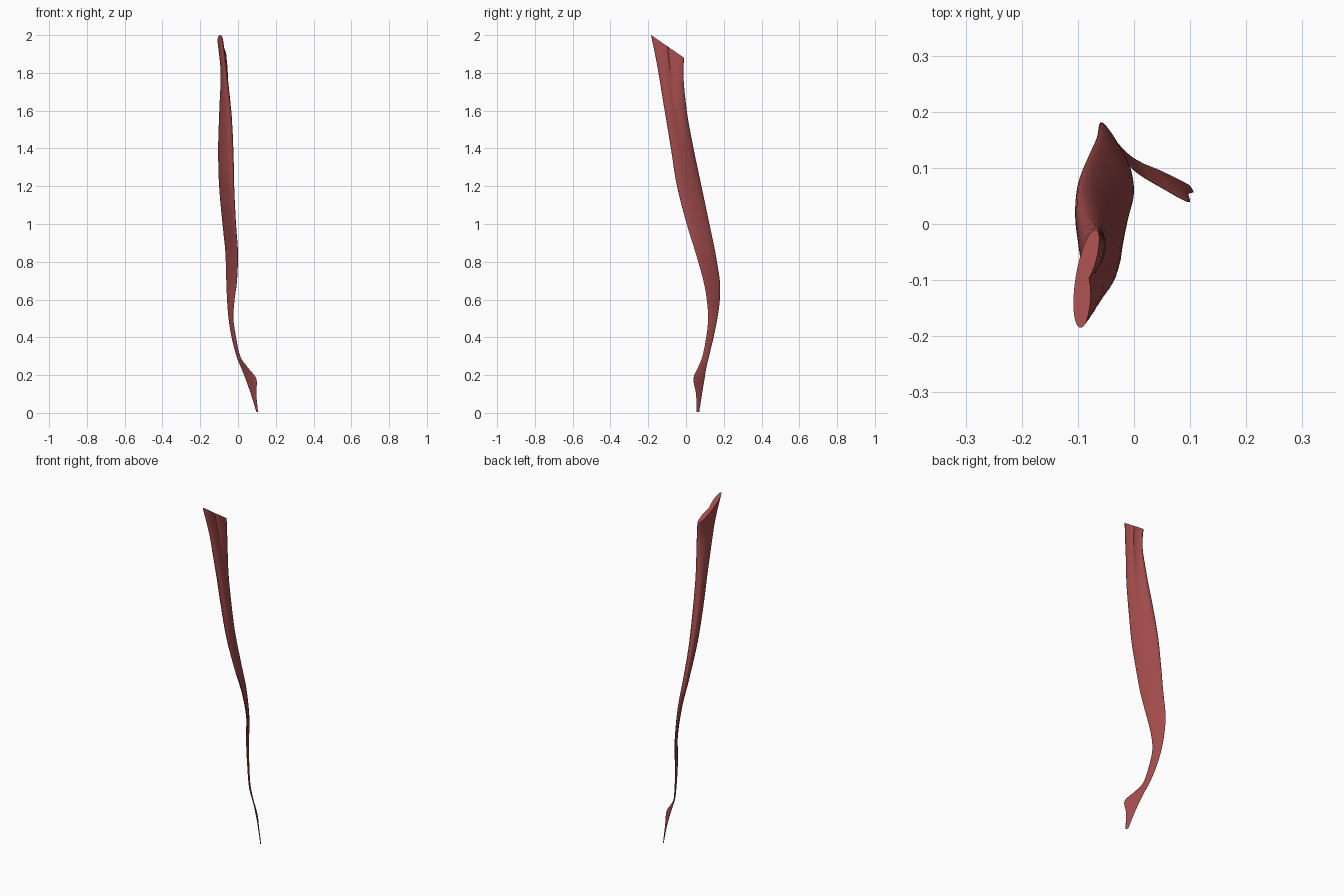
import bpy, math

if "Cube" in bpy.data.objects:
    bpy.data.objects.remove(bpy.data.objects["Cube"])

# Cross-sections from bottom to top:
# z, x min, x max, y min, y max, phase (deg; 180 = thin diagonal strap)
ROWS = [
    (0.005, 0.097, 0.106, 0.056, 0.070, 150),
    (0.10, 0.068, 0.097, 0.053, 0.085, 165),
    (0.18, 0.040, 0.097, 0.039, 0.098, 168),
    (0.24, 0.016, 0.052, 0.063, 0.108, 166),
    (0.30, -0.008, 0.012, 0.087, 0.122, 155),
    (0.40, -0.034, -0.010, 0.107, 0.146, 150),
    (0.50, -0.050, -0.024, 0.117, 0.166, 150),
    (0.60, -0.058, -0.018, 0.110, 0.179, 155),
    (0.70, -0.062, -0.005, 0.092, 0.179, 160),
    (0.85, -0.067, 0.000, 0.050, 0.155, 155),
    (1.00, -0.082, -0.010, 0.004, 0.124, 148),
    (1.20, -0.100, -0.019, -0.048, 0.082, 140),
    (1.40, -0.105, -0.021, -0.080, 0.040, 128),
    (1.60, -0.099, -0.027, -0.113, 0.004, 112),
    (1.80, -0.092, -0.043, -0.150, -0.013, 80),
    (1.94, -0.108, -0.055, -0.185, -0.010, 60),
]
SIDES, STEPS = 40, 5


def blend(a, b, c, d, t):
    """Smooth spline value between b and c."""
    return 0.5 * (2 * b + (c - a) * t + (2 * a - 5 * b + 4 * c - d) * t * t
                  + (3 * b - a - 3 * c + d) * t ** 3)


def ramp(z, start):
    """0 below start, rising to 1 at the top section."""
    return max(0, (z - start) / (ROWS[-1][0] - start))


def ring(z, x0, x1, y0, y1, phase):
    """Skewed ellipse, hollowed on the +x face and slanted near the top."""
    p = math.radians(phase)
    cx, cy, hx, hy = (x0 + x1) / 2, (y0 + y1) / 2, (x1 - x0) / 2, (y1 - y0) / 2
    groove = 0.1 + 1.05 * ramp(z, 1.2) ** 1.5
    slant = 0.69 * ramp(z, 1.65)
    pts = []
    for i in range(SIDES):
        t = 2 * math.pi * i / SIDES
        r = 1 - groove * max(0, math.cos(t - p + math.pi / 2)) ** 3
        dy = r * hy * math.cos(t - p)
        pts.append((cx + r * hx * math.cos(t), cy + dy, z - slant * dy))
    return pts


# Loft the sections into one strap
verts, n = [], len(ROWS)
for k in range(n - 1):
    quad = [ROWS[max(0, min(n - 1, k + j))] for j in (-1, 0, 1, 2)]
    for s in range(STEPS):
        verts += ring(*[blend(*v, s / STEPS) for v in zip(*quad)])
verts += ring(*ROWS[-1])
count = len(verts) // SIDES
faces = [(r * SIDES + i, r * SIDES + (i + 1) % SIDES,
          (r + 1) * SIDES + (i + 1) % SIDES, (r + 1) * SIDES + i)
         for r in range(count - 1) for i in range(SIDES)]
faces.append(tuple(reversed(range(SIDES))))
faces.append(tuple(range((count - 1) * SIDES, count * SIDES)))

mesh = bpy.data.meshes.new("strap_muscle")
mesh.from_pydata(verts, [], faces)
muscle = bpy.data.objects.new("strap_muscle", mesh)
bpy.context.collection.objects.link(muscle)

# Muscle red
red = bpy.data.materials.new("muscle_red")
red.diffuse_color = (0.36, 0.07, 0.07, 1)
red.use_nodes = True
red.node_tree.nodes["Principled BSDF"].inputs["Base Color"].default_value = red.diffuse_color
mesh.materials.append(red)

bpy.context.view_layer.objects.active = muscle
muscle.select_set(True)
bpy.ops.object.shade_smooth_by_angle(angle=math.radians(40))
